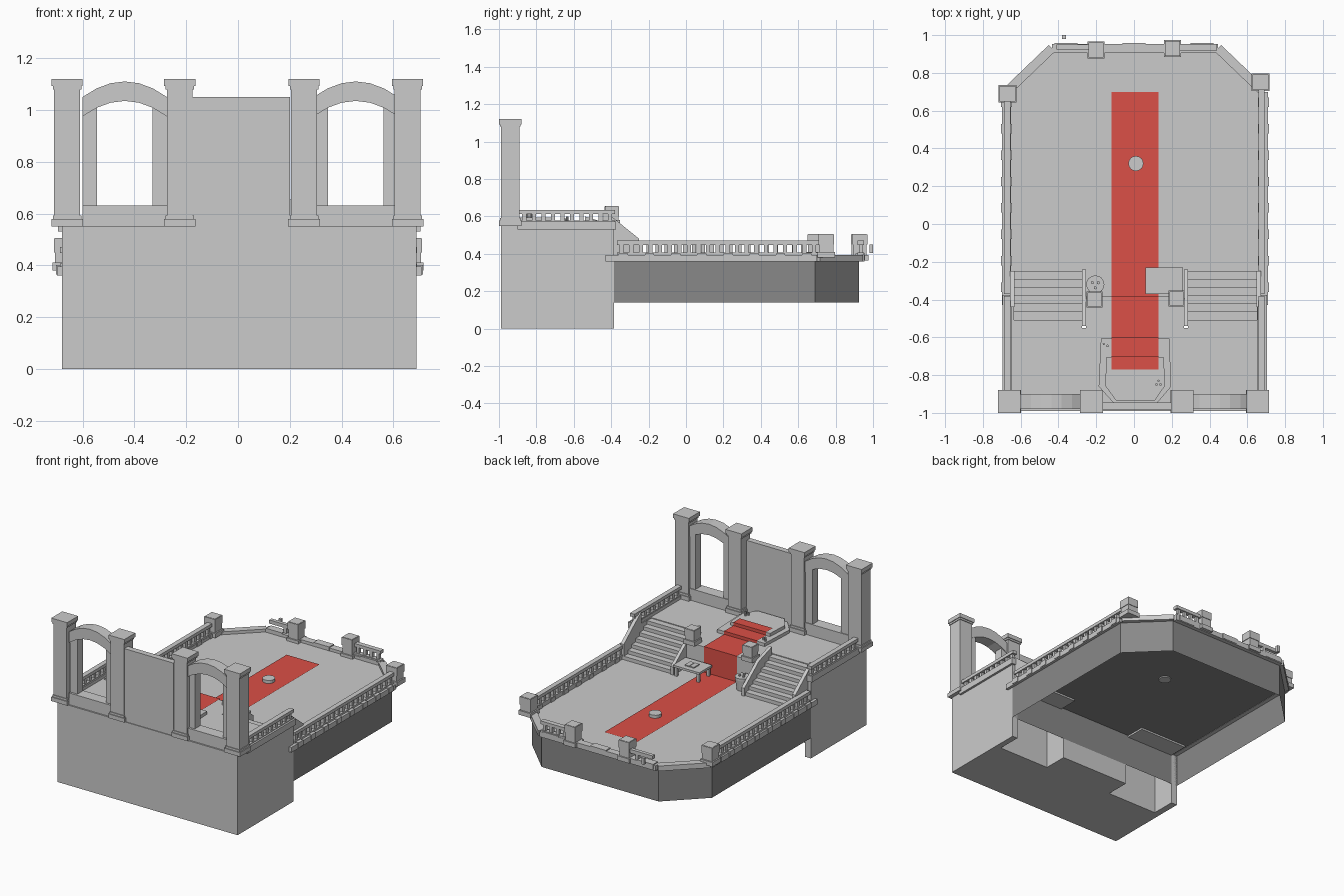
import bpy, bmesh, math
from mathutils import Matrix, Vector

if "Cube" in bpy.data.objects:
    bpy.data.objects.remove(bpy.data.objects["Cube"])


def material(name, color):
    m = bpy.data.materials.new(name)
    m.diffuse_color = (*color, 1)
    m.use_nodes = True
    m.node_tree.nodes["Principled BSDF"].inputs["Base Color"].default_value = m.diffuse_color
    return m


RED = material("red_cloth", (0.71, 0.08, 0.063))
DARK = material("dark_stone", (0.25, 0.25, 0.25))


def finish(name, bm, mat=None):
    bmesh.ops.recalc_face_normals(bm, faces=bm.faces)
    me = bpy.data.meshes.new(name)
    bm.to_mesh(me)
    bm.free()
    ob = bpy.data.objects.new(name, me)
    bpy.context.collection.objects.link(ob)
    if mat:
        me.materials.append(mat)
    return ob


def add_box(bm, x0, x1, y0, y1, z0, z1):
    m = Matrix.Translation(((x0 + x1) / 2, (y0 + y1) / 2, (z0 + z1) / 2))
    bmesh.ops.create_cube(bm, size=1, matrix=m @ Matrix.Diagonal((x1 - x0, y1 - y0, z1 - z0, 1)))


def boxes(name, items, mat=None):
    bm = bmesh.new()
    for b in items:
        add_box(bm, *b)
    return finish(name, bm, mat)


def prism(name, pts, axis, a, b, mat=None, drop_bottom=False):
    """Extrude a closed 2D outline along an axis: z uses (x,y), x uses (y,z), y uses (x,z)."""
    place = {"z": lambda u, v, w: (u, v, w), "x": lambda u, v, w: (w, u, v),
             "y": lambda u, v, w: (u, w, v)}[axis]
    bm = bmesh.new()
    lo = [bm.verts.new(place(u, v, a)) for u, v in pts]
    hi = [bm.verts.new(place(u, v, b)) for u, v in pts]
    n = len(pts)
    for i in range(n):
        j = (i + 1) % n
        bm.faces.new((lo[i], lo[j], hi[j], hi[i]))
    bm.faces.new(hi)
    if not drop_bottom:
        bm.faces.new(lo)
    return finish(name, bm, mat)


def beam(bm, p, q, width, z0, z1):
    """Straight bar from p to q in plan."""
    p, q = Vector(p), Vector(q)
    d, c = q - p, (p + q) / 2
    m = Matrix.Translation((c.x, c.y, (z0 + z1) / 2)) @ Matrix.Rotation(math.atan2(d.y, d.x), 4, "Z")
    bmesh.ops.create_cube(bm, size=1, matrix=m @ Matrix.Diagonal((d.length, width, z1 - z0, 1)))


def railing(name, p, q, z, n, height=0.075):
    """Plinth strip, square balusters and hand rail."""
    bm = bmesh.new()
    beam(bm, p, q, 0.034, z, z + 0.012)
    beam(bm, p, q, 0.034, z + height - 0.022, z + height)
    p, q = Vector(p), Vector(q)
    for i in range(n):
        c = p.lerp(q, (i + 0.5) / n)
        add_box(bm, c.x - .01, c.x + .01, c.y - .011, c.y + .011, z + 0.01, z + height - 0.02)
    return finish(name, bm)


def cylinders(name, items, sides=12):
    """Each item: x, y, z0, z1, bottom radius, top radius."""
    bm = bmesh.new()
    for x, y, z0, z1, r0, r1 in items:
        bmesh.ops.create_cone(bm, cap_ends=True, segments=sides, radius1=r0, radius2=r1,
                              depth=z1 - z0, matrix=Matrix.Translation((x, y, (z0 + z1) / 2)))
    return finish(name, bm)


# Upper terrace block, notched behind both stairs
prism("upper_terrace", [(-.68, -.99), (.69, -.99), (.69, -.385), (.65, -.385), (.65, -.55),
                        (.265, -.55), (.265, -.385), (-.255, -.385), (-.255, -.55),
                        (-.635, -.55), (-.635, -.385), (-.68, -.385)], "z", 0, .55)

# Lower terrace: dark open-bottomed hull and the paved floor
deck = [(-.68, -.385), (.69, -.385), (.69, .69), (.45, .925), (-.44, .925), (-.68, .69)]
prism("lower_hull", deck, "z", .14, .362, DARK, drop_bottom=True)
prism("lower_floor", deck, "z", .363, .375)

# Stone curb around the lower terrace
bm = bmesh.new()
path = [(-.675, -.43), (-.675, .70), (-.435, .93), (.445, .93), (.685, .70), (.685, -.43)]
for p, q in zip(path, path[1:]):
    beam(bm, p, q, 0.048, .36, .395)
for s in range(8):
    y = -.36 + s * .14
    for x in (-.675, .685):
        add_box(bm, x - .029, x + .029, y, y + .05, .365, .402)
for x in (-.42, -.06, .3):
    add_box(bm, x, x + .12, .905, .957, .365, .402)
finish("lower_curb", bm)

# Curb along the sides of the upper terrace
boxes("upper_curb", [(x - .025, x + .025, -.9, -.375, .53, .572) for x in (-.67, .68)])

# Side and back railings
for side, x, end in (("left", -.67, .65), ("right", .675, .71)):
    railing(side + "_upper_railing", (x, -.89), (x, -.38), .565, 10, .07)
    railing(side + "_lower_railing", (x, -.37), (x, end), .395, 21)
railing("back_railing", (.24, .935), (.44, .935), .395, 4)
boxes("broken_back_rail", [(-.41, -.24, .925, .95, .43, .455), (-.3, -.28, .925, .95, .39, .44)])
boxes("loose_baluster", [(-.38, -.36, .98, 1.0, .405, .45)])

# Square posts with plinth and cap
bm = bmesh.new()
for x, y, z0, z1, r in ((-.67, .69, .38, .505, .047), (.67, .75, .38, .505, .047),
                        (-.2, .922, .365, .505, .045), (.205, .93, .365, .505, .045),
                        (-.21, -.4, .55, .655, .042), (.225, -.395, .55, .655, .042)):
    add_box(bm, x - r * .8, x + r * .8, y - r * .8, y + r * .8, z0, z1)
    add_box(bm, x - r, x + r, y - r, y + r, z0, z0 + .03)
    add_box(bm, x - r * .88, x + r * .88, y - r * .88, y + r * .88, z1 - .055, z1 - .002)
finish("railing_posts", bm)

# Stairs with sloped side walls
N = 7
for side, x0, x1, inner in (("left", -.635, -.275, -.265), ("right", .285, .65, .275)):
    prof = [(-.25, .35)]
    for i in range(N):
        y, z = -.25 - i * .3 / N, .375 + (i + 1) * .17 / N
        prof += [(y, z), (y - .3 / N, z)]
    prof.append((-.55, .35))
    prism(side + "_stairs", prof, "x", x0, x1)
    prism(side + "_stair_inner_wall", [(-.24, .365), (-.24, .43), (-.40, .555), (-.54, .60), (-.54, .365)],
          "x", inner - .011, inner + .011)
    outer = -.645 if inner < 0 else .66
    prism(side + "_stair_outer_wall", [(-.25, .365), (-.25, .48), (-.38, .585), (-.44, .63), (-.44, .365)],
          "x", outer - .012, outer + .012)

# Front pillars with stepped base and cap
for i, x in enumerate((-.66, -.225, .255, .655)):
    y = -.94
    boxes("pillar_%d" % (i + 1), [(x - r, x + r, y - r, y + r, a, b) for r, a, b in
          ((.061, .55, .578), (.055, .578, .592), (.05, .592, 1.085), (.055, 1.08, 1.095), (.06, 1.092, 1.12))])

# Central wall panel
boxes("central_wall", [(-.19, .2, -.985, -.945, .545, 1.05)])

# Arched openings: sill, jambs and a faceted arch band
for side, cx in (("left", -.4375), ("right", .455)):
    h = .163
    boxes(side + "_arch_frame", [(cx - h, cx + h, -.98, -.9, .55, .63),
                                 (cx - h, cx - .108, -.965, -.905, .63, 1.01),
                                 (cx + .108, cx + h, -.965, -.905, .63, 1.01)])
    ts = [-1 + i / 3 for i in range(7)]
    low = [(cx + t * h, .975 + .06 * (1 - t * t)) for t in ts]
    top = [(cx + t * h, 1.05 + .06 * (1 - t * t)) for t in reversed(ts)]
    prism(side + "_arch", low + top, "y", -.98, -.9)

# Two-tier dais
prism("dais_lower", [(-.175, -.605), (.187, -.605), (.197, -.86), (.125, -.945), (-.11, -.945), (-.187, -.86)],
      "z", .55, .572)
prism("dais_upper", [(-.145, -.705), (.157, -.705), (.165, -.855), (.11, -.935), (-.095, -.935), (-.153, -.855)],
      "z", .57, .594)

# Red runner draped over floor, wall and dais
bm = bmesh.new()
run = [(.70, .379), (-.38, .379), (-.38, .555), (-.60, .555), (-.60, .577), (-.70, .577), (-.70, .599), (-.77, .599)]
pairs = [[bm.verts.new((x, y, z)) for x in (-.12, .13)] for y, z in run]
for a, b in zip(pairs, pairs[1:]):
    bm.faces.new((a[0], a[1], b[1], b[0]))
finish("carpet", bm, RED)

# Table with an open booklet
boxes("table", [(.06, .26, -.37, -.23, .435, .45)] +
      [(x, x + .018, y, y + .018, .375, .437) for x in (.067, .235) for y in (-.363, -.255)])
boxes("booklet", [(.125, .158, -.325, -.265, .45, .457), (.162, .195, -.325, -.265, .45, .457)])

# Floor disc, round tub and small candles
cylinders("floor_disc", [(.01, .32, .355, .4, .04, .04)], 16)
cylinders("tub", [(-.205, -.32, .375, .45, .036, .046), (-.205, -.32, .45, .465, .048, .048)], 16)
cylinders("tub_contents", [(-.205 + .018 * math.cos(a), -.32 + .018 * math.sin(a), .46, .475, .008, .008)
                           for a in (.5, 2.6, 4.7)], 8)
cylinders("candles", [(-.16, -.635, .57, .6, .006, .006), (-.14, -.645, .57, .59, .007, .007),
                      (.12, -.85, .59, .61, .007, .007), (.14, -.85, .59, .615, .007, .007),
                      (.13, -.83, .59, .62, .006, .006)], 8)
